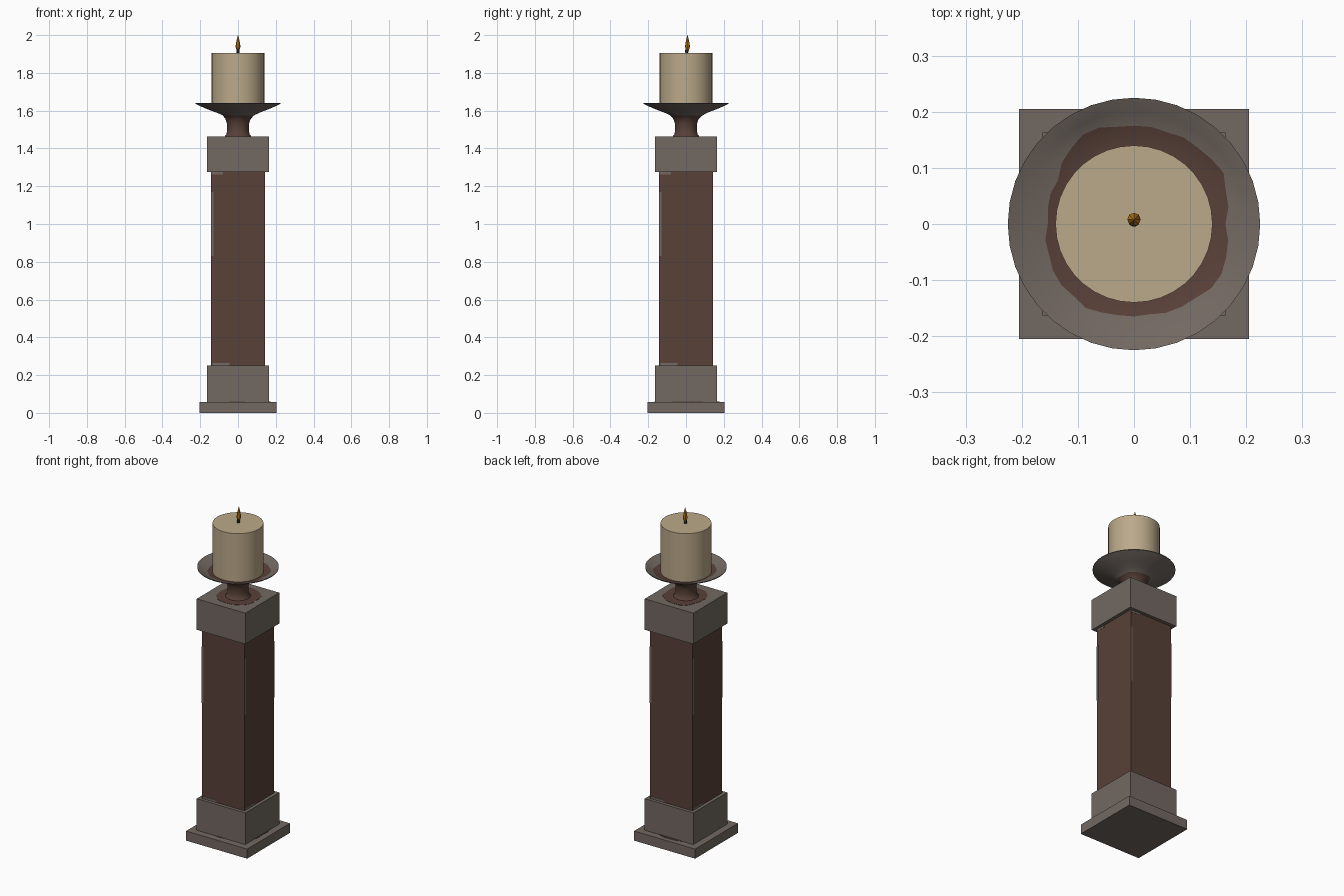
import bpy, bmesh, math

cube = bpy.data.objects.get("Cube")
if cube:
    bpy.data.objects.remove(cube, do_unlink=True)


def material(name, r, g, b):
    m = bpy.data.materials.new(name)
    m.diffuse_color = (r, g, b, 1)
    m.use_nodes = True
    bsdf = next(n for n in m.node_tree.nodes if n.type == 'BSDF_PRINCIPLED')
    bsdf.inputs["Base Color"].default_value = (r, g, b, 1)
    bsdf.inputs["Roughness"].default_value = 0.8
    return m


STONE = material("worn grey", 0.17, 0.14, 0.122)
BROWN = material("dark brown", 0.098, 0.052, 0.04)
WAX = material("cream wax", 0.50, 0.40, 0.255)
FLAME = material("amber flame", 0.56, 0.22, 0.01)
WICK = material("charred wick", 0.03, 0.026, 0.024)

SEGMENTS = 36
# Uneven edge of the worn paint, one radius factor per 30 degrees
WEAR = [1.0, 1.12, 1.08, 1.07, 1.13, 0.97, 0.95, 1.02, 1.05, 1.0, 1.04, 1.11]


def wear(i):
    t = i * len(WEAR) / SEGMENTS
    k = int(t)
    a, b = WEAR[k % len(WEAR)], WEAR[(k + 1) % len(WEAR)]
    return a + (b - a) * (t - k) + 0.012 * math.sin(i * 2.4)


def finish(name, bm, mats, angle=40):
    bmesh.ops.recalc_face_normals(bm, faces=bm.faces)
    mesh = bpy.data.meshes.new(name)
    bm.to_mesh(mesh)
    bm.free()
    for m in mats:
        mesh.materials.append(m)
    ob = bpy.data.objects.new(name, mesh)
    bpy.context.collection.objects.link(ob)
    bpy.ops.object.select_all(action='DESELECT')
    ob.select_set(True)
    bpy.context.view_layer.objects.active = ob
    bpy.ops.object.shade_smooth_by_angle(angle=math.radians(angle))
    return ob


def lathe(name, profile, mats, bands=None, worn=(), segments=SEGMENTS, center=(0, 0)):
    """Revolve (radius, z) points; bands give a material per strip."""
    bm = bmesh.new()
    rings = []
    for j, (r, z) in enumerate(profile):
        ring = []
        for i in range(segments):
            a = math.tau * i / segments
            rr = r * wear(i) if j in worn else r
            ring.append(bm.verts.new((center[0] + rr * math.cos(a),
                                      center[1] + rr * math.sin(a), z)))
        rings.append(ring)
    for j in range(len(rings) - 1):
        for i in range(segments):
            k = (i + 1) % segments
            f = bm.faces.new((rings[j][i], rings[j][k], rings[j + 1][k], rings[j + 1][i]))
            f.material_index = bands[j] if bands else 0
    bm.faces.new(rings[0][::-1])
    bm.faces.new(rings[-1])
    for f in (list(bm.faces)[-2:] if bands else []):
        f.material_index = 1
    return finish(name, bm, mats)


def block(name, half, z0, z1, mat, soft=False):
    """Square block; soft blends the shading around the upright corners."""
    bm = bmesh.new()
    bmesh.ops.create_cube(bm, size=1)
    for v in bm.verts:
        v.co.x *= 2 * half
        v.co.y *= 2 * half
        v.co.z = z1 if v.co.z > 0 else z0
    ob = finish(name, bm, [mat])
    if soft:
        sharp = ob.data.attributes.get("sharp_edge")
        for e in ob.data.edges:
            a, b = (ob.data.vertices[i].co for i in e.vertices)
            if sharp:
                sharp.data[e.index].value = abs(a.z - b.z) < 0.01
    return ob


def plate(name, x, y, z, sx, sy, sz, mat):
    bm = bmesh.new()
    bmesh.ops.create_cube(bm, size=1)
    for v in bm.verts:
        v.co = (x + v.co.x * sx, y + v.co.y * sy, z + v.co.z * sz)
    return finish(name, bm, [mat])


# Square column
block("base_slab", 0.205, 0, 0.058, STONE)
block("lower_block", 0.163, 0.058, 0.25, STONE, soft=True)
block("shaft", 0.143, 0.25, 1.275, BROWN, soft=True)
block("upper_block", 0.163, 1.275, 1.463, STONE, soft=True)

# Worn paint around the foot of the lower block and of the stem
lathe("base_wear", [(0.166, 0.057), (0.166, 0.0595)], [BROWN], worn=(0, 1))
lathe("stem_wear", [(0.115, 1.462), (0.115, 1.4645)], [BROWN], worn=(0, 1))

# Scuffs on the left edge and both ends of each shaft face
for n in range(4):
    for part, x, z, w, h in (("edge", -0.137, 1.0, 0.012, 0.34),
                             ("top", -0.11, 1.27, 0.06, 0.014),
                             ("bottom", -0.09, 0.256, 0.09, 0.014)):
        ob = plate(f"scuff_{part}_{n + 1}", x, -0.1432, z, w, 0.002, h, STONE)
        ob.rotation_euler.z = n * math.pi / 2

# Flared stem and drip dish, from the foot up and over the rim
dish = [(0.072, 1.462), (0.061, 1.475), (0.057, 1.50), (0.058, 1.53),
        (0.066, 1.555), (0.082, 1.575), (0.115, 1.59), (0.16, 1.607),
        (0.20, 1.624), (0.225, 1.637), (0.225, 1.641), (0.20, 1.63),
        (0.163, 1.617), (0.13, 1.61)]
lathe("drip_dish", dish, [STONE, BROWN],
      bands=[1] * 5 + [0] * 7 + [1], worn=(5, 12))

# Candle, wick and flame
lathe("candle", [(0.14, 1.605), (0.14, 1.905)], [WAX])
lathe("wick", [(0.007, 1.90), (0.009, 1.915), (0.006, 1.93)], [WICK],
      segments=8, center=(0, 0.004))
lathe("flame", [(0.006, 1.918), (0.012, 1.934), (0.012, 1.948),
                (0.007, 1.975), (0.001, 2.0)], [FLAME], segments=8, center=(0, 0.008))
